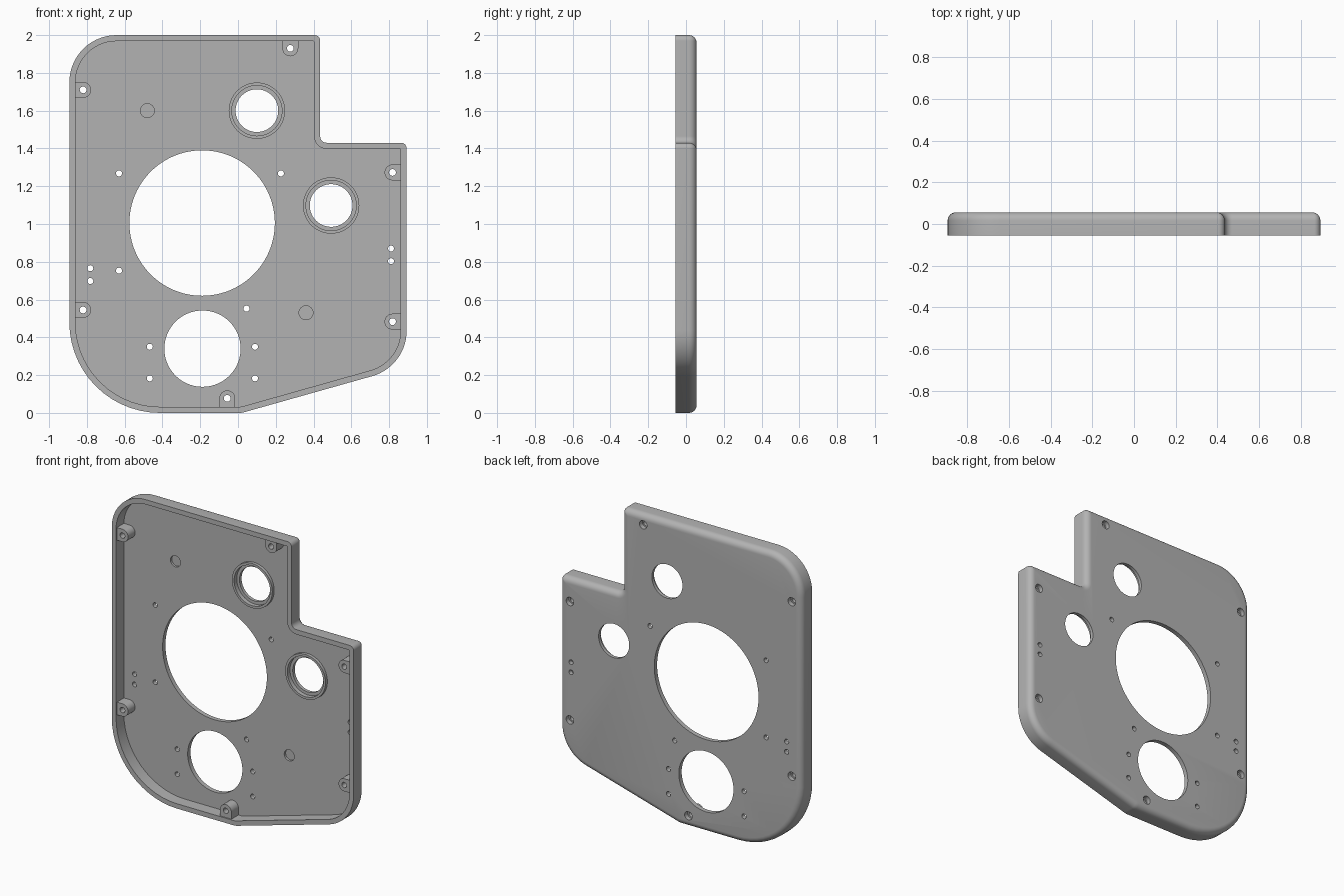
import bpy, bmesh, math
from mathutils import Vector

old = bpy.data.objects.get("Cube")
if old:
    bpy.data.objects.remove(old, do_unlink=True)

FRONT, BACK, FLOOR = -0.056, 0.056, 0.026
WALL, ROUND = 0.032, 0.04

grey = bpy.data.materials.new("plain grey")
grey.use_nodes = True
colour = (0.45, 0.45, 0.45, 1)
grey.diffuse_color = colour
grey.node_tree.nodes["Principled BSDF"].inputs["Base Color"].default_value = colour

# Plate corners, clockwise from the front: x, z, corner radius
CORNERS = [(-0.893, 2.0, 0.25), (0.435, 2.0, 0.03), (0.435, 1.43, 0.035),
           (0.893, 1.43, 0.03), (0.893, 0.246, 0.25), (0.02, 0, 0.1),
           (-0.893, 0, 0.48)]


def outline(inset, steps=14):
    """Rounded plate outline moved inwards by a distance."""
    pts = []
    n = len(CORNERS)
    for i, (x, z, r) in enumerate(CORNERS):
        p = Vector((x, z))
        a = (p - Vector(CORNERS[i - 1][:2])).normalized()
        b = (Vector(CORNERS[(i + 1) % n][:2]) - p).normalized()
        na, nb = Vector((a.y, -a.x)), Vector((b.y, -b.x))
        p += (na + nb) * inset / (1 + na.dot(nb))
        turn = a.x * b.y - a.y * b.x
        side = 1 if turn < 0 else -1
        r = max(r - side * inset, 0.004)
        angle = math.acos(max(-1, min(1, a.dot(b))))
        centre = p - a * r * math.tan(angle / 2) + na * side * r
        for k in range(steps + 1):
            t = angle * k / steps
            pts.append(centre + (-na * side * math.cos(t) + a * math.sin(t)) * r)
    return pts


def loft(bm, rings):
    """Closed solid through equal rings of 3D points."""
    rows = [[bm.verts.new(p) for p in ring] for ring in rings]
    for lo, hi in zip(rows, rows[1:]):
        for i in range(len(lo)):
            j = (i + 1) % len(lo)
            bm.faces.new((lo[i], lo[j], hi[j], hi[i]))
    bm.faces.new(rows[0][::-1])
    bm.faces.new(rows[-1])


def turned(bm, x, z, profile, sides=32):
    """Solid turned about y from (radius, y) pairs."""
    ring = [2 * math.pi * k / sides for k in range(sides)]
    loft(bm, [[(x + r * math.cos(t), y, z + r * math.sin(t)) for t in ring]
              for r, y in profile])


def finish(bm, name):
    bmesh.ops.recalc_face_normals(bm, faces=bm.faces)
    mesh = bpy.data.meshes.new(name)
    bm.to_mesh(mesh)
    bm.free()
    mesh.materials.append(grey)
    ob = bpy.data.objects.new(name, mesh)
    bpy.context.collection.objects.link(ob)
    return ob


# Shell: floor, inner wall, rim, outer wall, rounded back edge
bm = bmesh.new()
levels = [(WALL, FLOOR), (WALL, FRONT), (0, FRONT)]
for k in range(7):
    t = math.pi / 2 * k / 6
    levels.append((ROUND * (1 - math.cos(t)), BACK - ROUND * (1 - math.sin(t))))
loft(bm, [[(p.x, y, p.y) for p in outline(d)] for d, y in levels])
plate = finish(bm, "cover_plate")

# Screw bosses: x, z and direction to the nearest wall
BOSSES = [(-0.82, 1.71, math.pi), (-0.82, 0.545, math.pi), (0.277, 1.93, math.pi / 2),
          (0.818, 1.273, 0), (0.818, 0.483, 0), (-0.057, 0.077, -math.pi / 2)]
COLLARS = [(0.10, 1.60), (0.493, 1.098)]

bm = bmesh.new()
for x, z, aim in BOSSES:
    shape = [(0.055, -0.042), (0.055, 0.042)]
    for k in range(17):
        t = math.pi / 2 + math.pi * k / 16
        shape.append((0.042 * math.cos(t), 0.042 * math.sin(t)))
    c, s = math.cos(aim), math.sin(aim)
    loft(bm, [[(x + u * c - v * s, y, z + u * s + v * c) for u, v in shape]
              for y in (FRONT + 0.008, FLOOR + 0.008)])
for x, z in COLLARS:
    turned(bm, x, z, [(0.149, FLOOR - 0.02), (0.149, FLOOR + 0.008)], 64)
additions = finish(bm, "bosses_and_collars")

# Openings
bm = bmesh.new()
OUT, PAST = FRONT - 0.05, BACK + 0.05
turned(bm, -0.19, 1.005, [(0.385, OUT), (0.385, PAST)], 96)
turned(bm, -0.188, 0.34, [(0.202, OUT), (0.202, PAST)], 72)
for x, z in COLLARS:
    seat = FLOOR + 0.008
    turned(bm, x, z, [(0.133, OUT), (0.133, seat), (0.113, seat), (0.113, PAST)], 64)
for x, z, aim in BOSSES:
    sink = BACK - 0.03
    turned(bm, x, z, [(0.018, OUT), (0.018, sink), (0.028, sink), (0.028, PAST)], 24)
# Shallow round pockets
for x, z in [(-0.48, 1.60), (0.36, 0.53)]:
    turned(bm, x, z, [(0.037, OUT), (0.037, FLOOR + 0.015)])
# Small through holes
HOLES = [(-0.63, 1.268), (0.227, 1.268), (-0.63, 0.753), (0.045, 0.552),
         (0.81, 0.87), (0.81, 0.803), (-0.782, 0.766), (-0.782, 0.698)]
HOLES += [(x, z) for x in (-0.467, 0.09) for z in (0.35, 0.183)]
for x, z in HOLES:
    turned(bm, x, z, [(0.016, OUT), (0.016, PAST)], 20)
openings = finish(bm, "openings_cutter")

# Combine into one casting
bpy.ops.object.select_all(action="DESELECT")
bpy.context.view_layer.objects.active = plate
plate.select_set(True)
for helper, operation in ((additions, "UNION"), (openings, "DIFFERENCE")):
    helper.hide_render = True
    mod = plate.modifiers.new(helper.name, "BOOLEAN")
    mod.operation, mod.solver, mod.object = operation, "EXACT", helper
    bpy.ops.object.modifier_apply(modifier=mod.name)
    bpy.data.objects.remove(helper, do_unlink=True)
bpy.ops.object.shade_smooth_by_angle(angle=math.radians(30))
